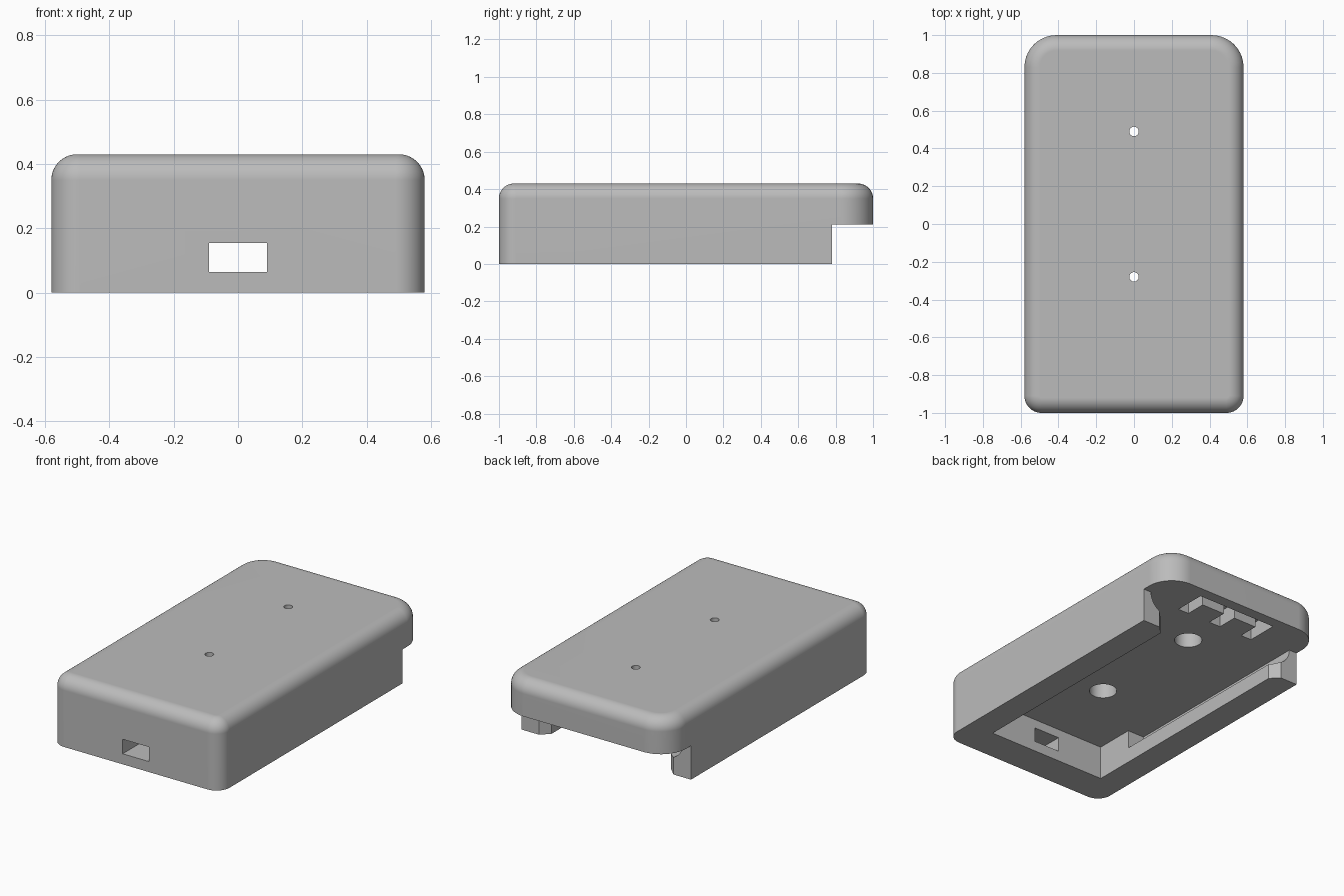
import bpy, bmesh, math
from mathutils import Vector

if "Cube" in bpy.data.objects:
    bpy.data.objects.remove(bpy.data.objects["Cube"], do_unlink=True)

HALF_W, HEIGHT, CEILING = 0.58, 0.43, 0.21
FILLET, SEG = 0.08, 10

grey = bpy.data.materials.new("plain_grey")
grey.use_nodes = True
colour = (0.5, 0.5, 0.5, 1)
grey.diffuse_color = colour
grey.node_tree.nodes["Principled BSDF"].inputs["Base Color"].default_value = colour


def to_object(name, bm):
    bmesh.ops.recalc_face_normals(bm, faces=bm.faces)
    mesh = bpy.data.meshes.new(name)
    bm.to_mesh(mesh)
    bm.free()
    mesh.materials.append(grey)
    obj = bpy.data.objects.new(name, mesh)
    bpy.context.collection.objects.link(obj)
    return obj


def outline(inset):
    """Rounded rectangle with wide back corners and tight front corners."""
    points = []
    corners = [(1, 1, 0.17), (-1, 1, 0.17), (-1, -1, 0.09), (1, -1, 0.09)]
    for i, (sx, sy, r) in enumerate(corners):
        for k in range(SEG + 1):
            a = math.pi / 2 * (i + k / SEG)
            points.append((sx * (HALF_W - r) + (r - inset) * math.cos(a),
                           sy * (1 - r) + (r - inset) * math.sin(a)))
    return points


def prism(name, points, direction):
    """Closed polygon extruded along a direction."""
    bm = bmesh.new()
    face = bm.faces.new([bm.verts.new(p) for p in points])
    made = bmesh.ops.extrude_face_region(bm, geom=[face])["geom"]
    bmesh.ops.translate(bm, vec=Vector(direction),
                        verts=[g for g in made if isinstance(g, bmesh.types.BMVert)])
    return to_object(name, bm)


def block(name, x0, x1, y0, y1, z0, z1):
    return prism(name, [(x0, y0, z0), (x1, y0, z0), (x1, y1, z0), (x0, y1, z0)],
                 (0, 0, z1 - z0))


def cylinder(name, y, radius, z0, z1):
    ring = [(radius * math.cos(math.tau * k / 32),
             y + radius * math.sin(math.tau * k / 32), z0) for k in range(32)]
    return prism(name, ring, (0, 0, z1 - z0))


def cut(target, cutter):
    mod = target.modifiers.new("cut", "BOOLEAN")
    mod.operation, mod.solver, mod.object = "DIFFERENCE", "EXACT", cutter
    bpy.context.view_layer.objects.active = target
    bpy.ops.object.modifier_apply(modifier=mod.name)
    bpy.data.objects.remove(cutter, do_unlink=True)


# Solid shell with a rounded top edge
bm = bmesh.new()
levels = [(0, 0)]
for k in range(SEG + 1):
    a = math.pi / 2 * k / SEG
    levels.append((FILLET * (1 - math.cos(a)), HEIGHT - FILLET + FILLET * math.sin(a)))
rings = [[bm.verts.new((x, y, z)) for x, y in outline(d)] for d, z in levels]
for low, high in zip(rings, rings[1:]):
    n = len(low)
    for i in range(n):
        j = (i + 1) % n
        bm.faces.new((low[i], low[j], high[j], high[i]))
bm.faces.new(rings[0])
bm.faces.new(rings[-1])
case = to_object("case_shell", bm)

# Open cavity below, merging with the step under the back overhang
half = [(0.41, -0.79), (0.41, 0.73), (0.46, 0.78), (0.8, 0.78), (0.8, 1.2)]
loop = half + [(-x, y) for x, y in reversed(half)]
cut(case, prism("cavity_cutter", [(x, y, -0.1) for x, y in loop], (0, 0, CEILING + 0.1)))

# Rounded side grooves above the bottom lips
r = 0.115
arc = [(0.41 + r * math.sin(math.pi / 2 * k / SEG),
        CEILING - r * math.cos(math.pi / 2 * k / SEG)) for k in range(SEG + 1)]
loop = arc + [(-x, z) for x, z in reversed(arc)]
cut(case, prism("groove_cutter", [(x, -0.54, z) for x, z in loop], (0, 1.4, 0)))

# Front cable port
cut(case, block("port_cutter", -0.09, 0.09, -1.1, -0.7, 0.065, 0.155))

# Screw holes with wide counterbores from below
for y in (0.49, -0.28):
    cut(case, cylinder("counterbore_cutter", y, 0.08, 0.1, 0.36))
    cut(case, cylinder("screw_cutter", y, 0.025, 0.3, 0.6))

# Three-pronged hanging slot under the overhang
slot = [(0.275, 0.93), (-0.275, 0.93)]
for x0, x1 in ((-0.275, -0.2), (-0.04, 0.04), (0.2, 0.275)):
    slot += [(x0, 0.86), (x0, 0.73), (x1, 0.73), (x1, 0.86)]
slot = [p for p in slot if p not in ((-0.275, 0.86), (0.275, 0.86))]
cut(case, prism("slot_cutter", [(x, y, 0.12) for x, y in slot], (0, 0, 0.19)))

# Smooth fillets, crisp cut edges
bpy.ops.object.select_all(action="DESELECT")
case.select_set(True)
bpy.context.view_layer.objects.active = case
bpy.ops.object.shade_smooth_by_angle(angle=math.radians(30))
weighted = case.modifiers.new("even_shading", "WEIGHTED_NORMAL")
weighted.keep_sharp = True
